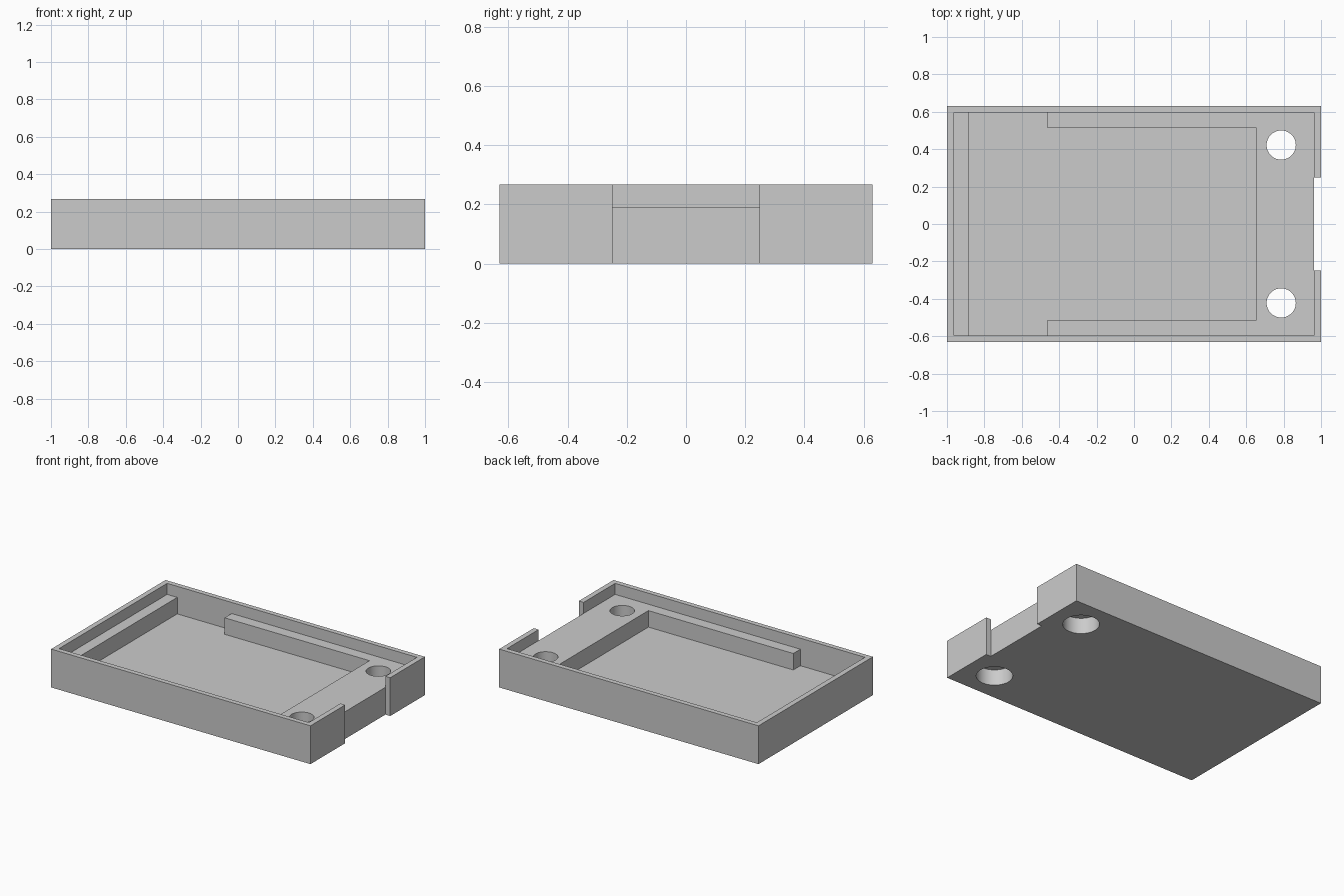
import bpy
import bmesh

cube = bpy.data.objects.get("Cube")
if cube:
    bpy.data.objects.remove(cube, do_unlink=True)

# Main levels and sizes
HALF_X, HALF_Y, HEIGHT = 1.0, 0.63, 0.267
IN_X, IN_Y = 0.963, 0.595
LEDGE, FLOOR, ABOVE = 0.19, 0.075, 0.4

grey = bpy.data.materials.new("plain grey")
grey.use_nodes = True
grey.diffuse_color = (0.6, 0.6, 0.6, 1)
grey.node_tree.nodes["Principled BSDF"].inputs["Base Color"].default_value = (0.6, 0.6, 0.6, 1)


def make_object(name, bm):
    mesh = bpy.data.meshes.new(name)
    bmesh.ops.recalc_face_normals(bm, faces=bm.faces)
    bm.to_mesh(mesh)
    bm.free()
    mesh.materials.append(grey)
    obj = bpy.data.objects.new(name, mesh)
    bpy.context.collection.objects.link(obj)
    return obj


def prism(name, outline, z0, z1):
    """Extrude a flat outline from z0 up to z1."""
    bm = bmesh.new()
    face = bm.faces.new([bm.verts.new((x, y, z0)) for x, y in outline])
    top = bmesh.ops.extrude_face_region(bm, geom=[face])
    verts = [v for v in top["geom"] if isinstance(v, bmesh.types.BMVert)]
    bmesh.ops.translate(bm, verts=verts, vec=(0, 0, z1 - z0))
    return make_object(name, bm)


def box(name, x0, x1, y, z0, z1):
    return prism(name, [(x0, -y), (x1, -y), (x1, y), (x0, y)], z0, z1)


def cylinder(name, x, y, radius, z0, z1):
    bm = bmesh.new()
    bmesh.ops.create_cone(bm, cap_ends=True, segments=48, radius1=radius,
                          radius2=radius, depth=z1 - z0)
    bmesh.ops.translate(bm, verts=bm.verts, vec=(x, y, (z0 + z1) / 2))
    return make_object(name, bm)


def cut(target, cutter):
    mod = target.modifiers.new("cut", "BOOLEAN")
    mod.operation = "DIFFERENCE"
    mod.solver = "EXACT"
    mod.object = cutter
    bpy.context.view_layer.objects.active = target
    bpy.ops.object.modifier_apply(modifier=mod.name)
    bpy.data.objects.remove(cutter, do_unlink=True)


# Solid block
tray = box("tray", -HALF_X, HALF_X, HALF_Y, 0, HEIGHT)

# Deep pocket, leaving the end bar, side rails and wide ledge
half = [(-0.885, IN_Y), (-0.465, IN_Y), (-0.465, 0.517), (0.652, 0.517)]
outline = half + [(x, -y) for x, y in reversed(half)]
cut(tray, prism("deep_pocket", outline, FLOOR, ABOVE))

# Shallow recess inside the rim
cut(tray, box("rim_recess", -IN_X, IN_X, IN_Y, LEDGE, ABOVE))

# Opening in the end wall
cut(tray, box("end_notch", IN_X, HALF_X + 0.1, 0.248, -0.1, ABOVE))

# Screw holes, widened from below
for y in (-0.422, 0.422):
    cut(tray, cylinder("screw_hole", 0.787, y, 0.078, -0.1, ABOVE))
    cut(tray, cylinder("screw_head_recess", 0.787, y, 0.115, -0.1, 0.11))

# Smooth the round holes, keep the edges sharp
bpy.ops.object.select_all(action="DESELECT")
tray.select_set(True)
bpy.context.view_layer.objects.active = tray
bpy.ops.object.shade_smooth_by_angle()
